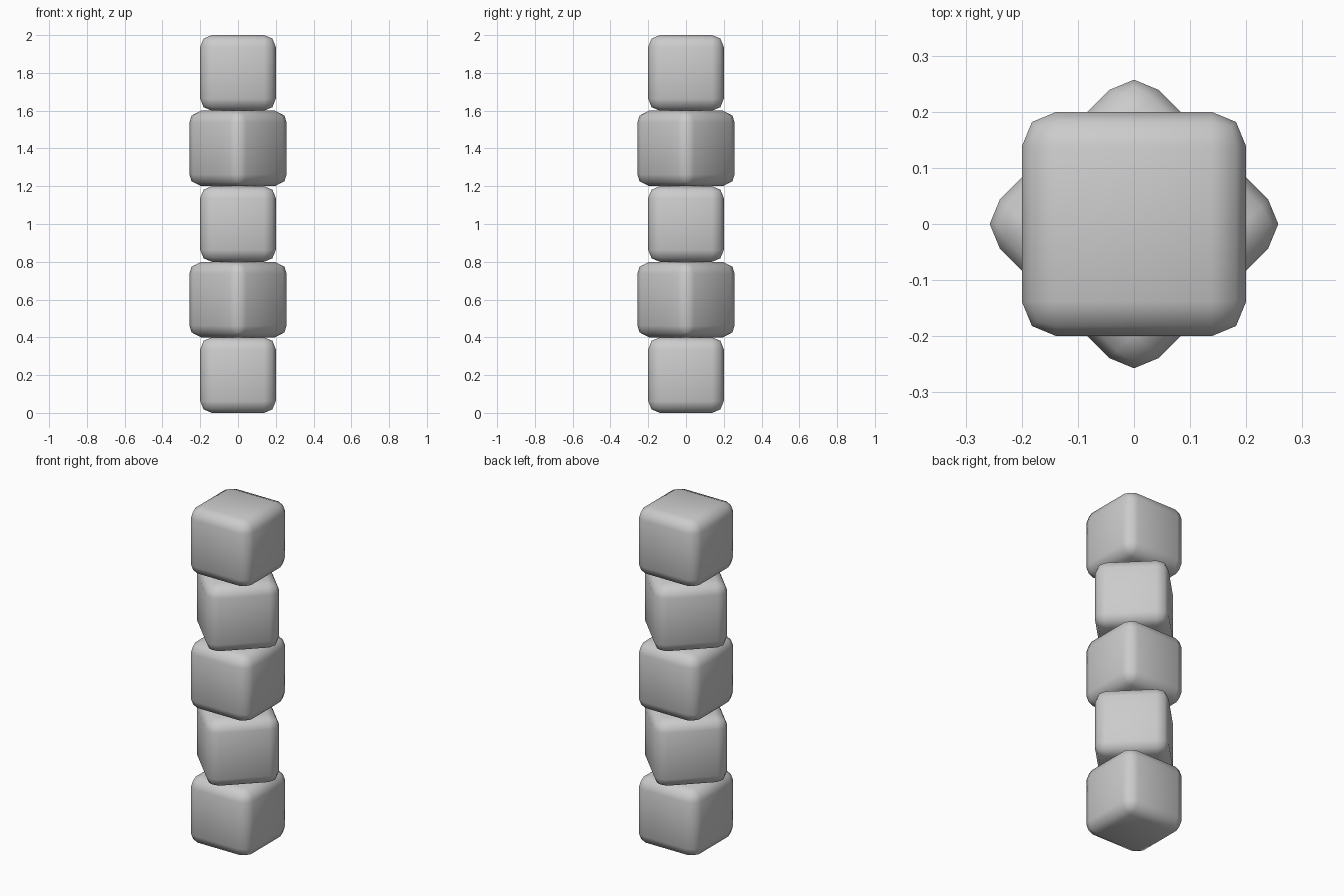
import bpy
import math

if "Cube" in bpy.data.objects:
    bpy.data.objects.remove(bpy.data.objects["Cube"])

SIZE = 0.4     # edge length of each block
ROUND = 0.062  # width of the rounded edges
COUNT = 5


def rounded_block(name, z, turn):
    """One soft-edged cube, centred at height z and turned about z."""
    bpy.ops.mesh.primitive_cube_add(size=SIZE, location=(0, 0, z),
                                    rotation=(0, 0, turn))
    block = bpy.context.object
    block.name = name
    bevel = block.modifiers.new("rounded_edges", 'BEVEL')
    bevel.width = ROUND
    bevel.segments = 2
    bevel.limit_method = 'NONE'
    bpy.ops.object.shade_smooth()
    return block


# Stack of blocks, every second one turned by an eighth of a circle
for i in range(COUNT):
    rounded_block(f"stacked_block_{i + 1}", SIZE * (i + 0.5),
                  math.radians(45) * (i % 2))
